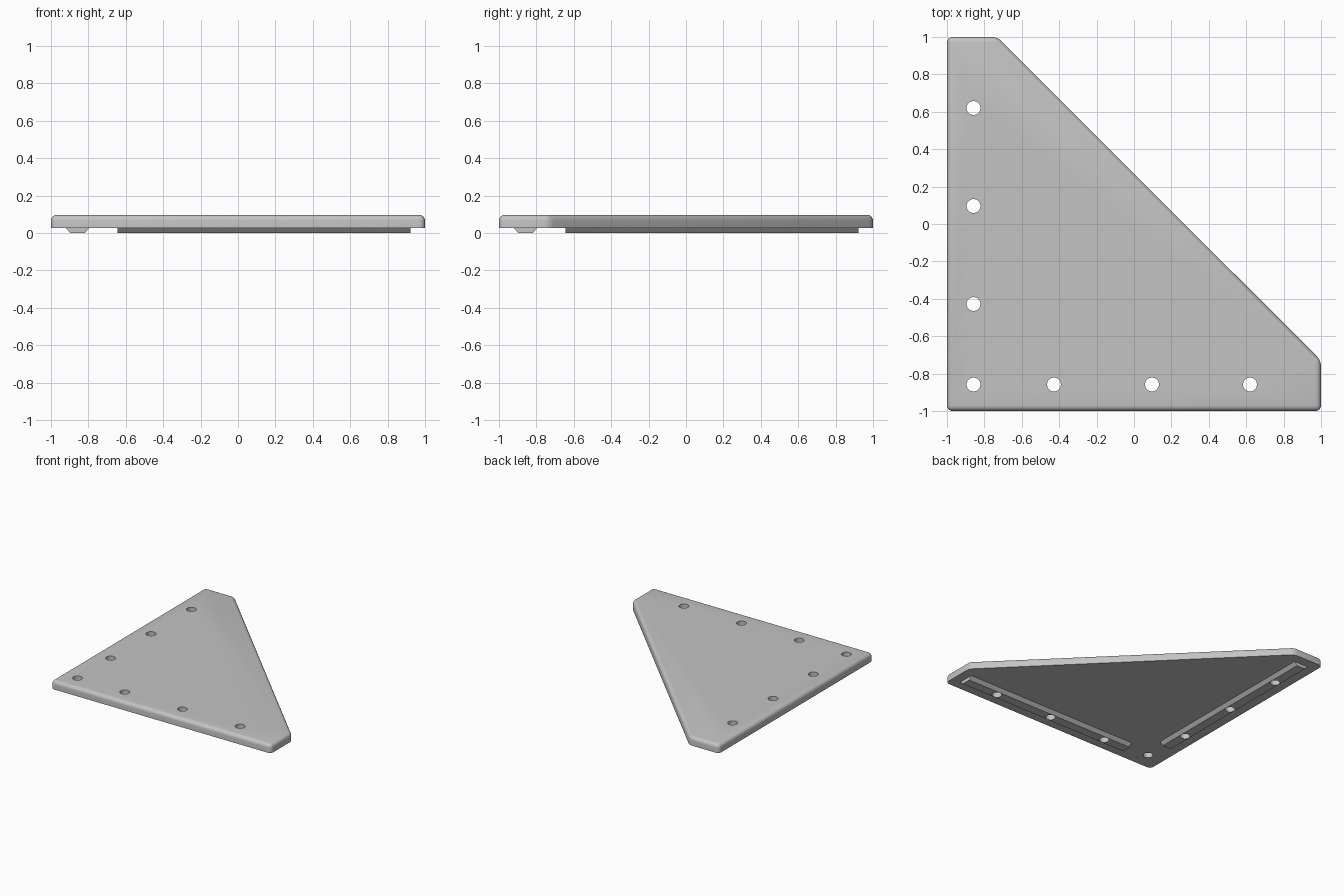
import bpy, bmesh, math
from mathutils import Matrix

if "Cube" in bpy.data.objects:
    bpy.data.objects.remove(bpy.data.objects["Cube"])

grey = bpy.data.materials.new("light grey")
grey.diffuse_color = (0.55, 0.55, 0.55, 1)
grey.use_nodes = True
grey.node_tree.nodes["Principled BSDF"].inputs["Base Color"].default_value = grey.diffuse_color

BASE, TOP = 0.027, 0.097      # underside and top of the plate
ROW = -0.858                  # line of holes along each straight edge
STEPS = (-0.428, 0.096, 0.62)
HOLE_R = 0.037


def make(name, bm):
    bmesh.ops.recalc_face_normals(bm, faces=bm.faces)
    mesh = bpy.data.meshes.new(name)
    bm.to_mesh(mesh)
    bm.free()
    mesh.materials.append(grey)
    ob = bpy.data.objects.new(name, mesh)
    bpy.context.collection.objects.link(ob)
    return ob


def prism(points, offset):
    bm = bmesh.new()
    face = bm.faces.new([bm.verts.new(p) for p in points])
    ext = bmesh.ops.extrude_face_region(bm, geom=[face])
    moved = [v for v in ext["geom"] if isinstance(v, bmesh.types.BMVert)]
    bmesh.ops.translate(bm, verts=moved, vec=offset)
    return bm


# Corner plate with rounded upright and top edges
outline = [(-1, -1), (1, -1), (1, -0.73), (-0.73, 1), (-1, 1)]
bm = prism([(x, y, BASE) for x, y in outline], (0, 0, TOP - BASE))
edges = [e for e in bm.edges if max(v.co.z for v in e.verts) > TOP - 0.001]
bmesh.ops.bevel(bm, geom=edges, offset=0.03, segments=5, profile=0.5,
                affect='EDGES', clamp_overlap=True)
plate = make("corner_plate", bm)

# Tapered ribs under the two straight edges
section = [(-0.063, BASE), (0.063, BASE), (0.038, 0), (-0.038, 0)]
side_rib = make("side_rib", prism([(ROW + a, -0.643, z) for a, z in section], (0, 1.565, 0)))
front_rib = make("front_rib", prism([(-0.643, ROW + a, z) for a, z in section], (1.565, 0, 0)))

# Screw hole cutters
bm = bmesh.new()
for x, y in [(ROW, ROW)] + [(ROW, s) for s in STEPS] + [(s, ROW) for s in STEPS]:
    bmesh.ops.create_cone(bm, cap_ends=True, segments=32, radius1=HOLE_R, radius2=HOLE_R,
                          depth=0.4, matrix=Matrix.Translation((x, y, 0.05)))
cutter = make("hole_cutter", bm)
cutter.hide_render = True
cutter.hide_set(True)

# Cut the holes, then smooth the curved faces
for ob in (plate, side_rib, front_rib):
    mod = ob.modifiers.new("holes", 'BOOLEAN')
    mod.operation = 'DIFFERENCE'
    mod.solver = 'EXACT'
    mod.object = cutter
    bpy.ops.object.select_all(action='DESELECT')
    ob.select_set(True)
    bpy.context.view_layer.objects.active = ob
    bpy.ops.object.modifier_apply(modifier=mod.name)
    bpy.ops.object.shade_smooth_by_angle(angle=math.radians(30))

bpy.data.objects.remove(cutter)
